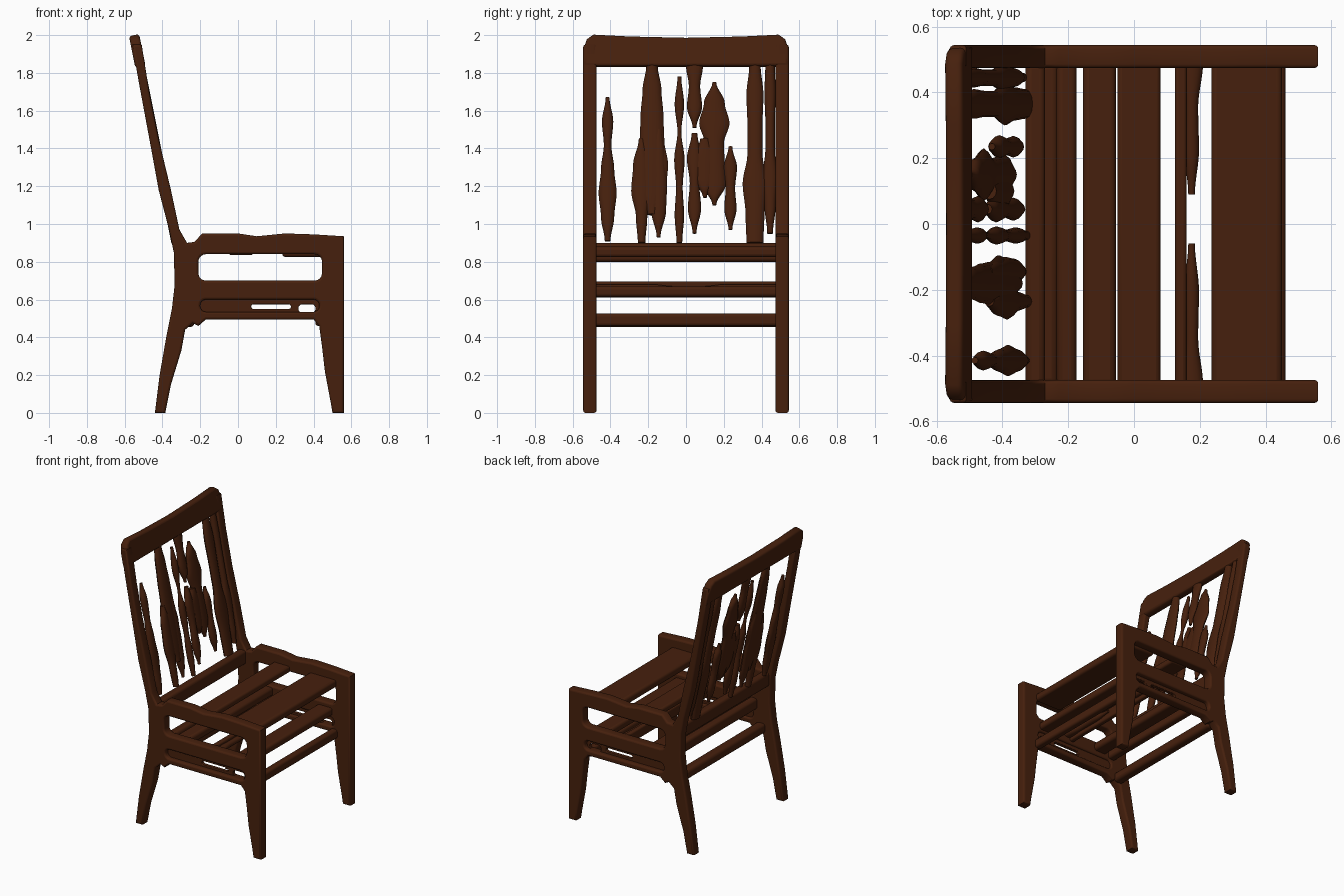
import bpy
import bmesh
import math
from mathutils import Vector

old = bpy.data.objects.get("Cube")
if old:
    bpy.data.objects.remove(old, do_unlink=True)

wood = bpy.data.materials.new("dark_brown_wood")
wood.use_nodes = True
WOOD_COLOUR = (0.062, 0.0145, 0.004, 1)
wood.diffuse_color = WOOD_COLOUR
wood.node_tree.nodes["Principled BSDF"].inputs["Base Color"].default_value = WOOD_COLOUR
wood.node_tree.nodes["Principled BSDF"].inputs["Roughness"].default_value = 0.8


def activate(obj):
    bpy.ops.object.select_all(action="DESELECT")
    obj.select_set(True)
    bpy.context.view_layer.objects.active = obj


def finish(obj):
    """Give the part its material and smooth shading."""
    obj.data.materials.clear()
    obj.data.materials.append(wood)
    activate(obj)
    bpy.ops.object.shade_smooth_by_angle(angle=math.radians(50))
    return obj


def panel(name, outlines, thickness, bevel, location, rotation):
    """Flat board with rounded edges; outlines after the first are holes."""
    curve = bpy.data.curves.new(name, "CURVE")
    curve.dimensions = "2D"
    curve.fill_mode = "BOTH"
    curve.extrude = thickness / 2 - bevel
    curve.bevel_depth = bevel
    curve.bevel_resolution = 2
    curve.offset = -bevel
    for outline in outlines:
        spline = curve.splines.new("POLY")
        spline.points.add(len(outline) - 1)
        for point, (u, v) in zip(spline.points, outline):
            point.co = (u, v, 0, 1)
        spline.use_cyclic_u = True
    obj = bpy.data.objects.new(name, curve)
    bpy.context.collection.objects.link(obj)
    obj.location = location
    obj.rotation_euler = rotation
    activate(obj)
    bpy.ops.object.convert(target="MESH")
    return finish(bpy.context.object)


def rounded_slot(left, right, low, high, radius):
    """Rounded rectangle outline."""
    corners = [(right - radius, high - radius), (left + radius, high - radius),
               (left + radius, low + radius), (right - radius, low + radius)]
    points = []
    for i, (u, v) in enumerate(corners):
        for step in range(5):
            a = (i + step / 4) * math.pi / 2
            points.append((u + radius * math.cos(a), v + radius * math.sin(a)))
    return points


def carved_strip(name, start, end, side, widths, thickness):
    """Flattened rod whose width swells and narrows along its length."""
    start, end, side = Vector(start), Vector(end), Vector(side)
    depth = (end - start).cross(side).normalized()
    rings, sides = 8 * (len(widths) - 1), 12
    bm = bmesh.new()
    loops = []
    for i in range(rings + 1):
        t = i / rings
        k = min(int(t * (len(widths) - 1)), len(widths) - 2)
        f = t * (len(widths) - 1) - k
        f = f * f * (3 - 2 * f)
        w = widths[k] * (1 - f) + widths[k + 1] * f
        d = min(thickness, w)
        centre = start.lerp(end, t)
        loops.append([bm.verts.new(centre + side * w / 2 * math.cos(a) + depth * d / 2 * math.sin(a))
                      for a in (math.tau * j / sides for j in range(sides))])
    for a, b in zip(loops, loops[1:]):
        for j in range(sides):
            n = (j + 1) % sides
            bm.faces.new((a[j], a[n], b[n], b[j]))
    bm.faces.new(loops[0])
    bm.faces.new(loops[-1])
    bmesh.ops.recalc_face_normals(bm, faces=bm.faces)
    mesh = bpy.data.meshes.new(name)
    bm.to_mesh(mesh)
    bm.free()
    obj = bpy.data.objects.new(name, mesh)
    bpy.context.collection.objects.link(obj)
    return finish(obj)


def bar(name, x0, x1, z0, z1, half=0.49):
    """Rounded board running across the chair."""
    bpy.ops.mesh.primitive_cube_add(size=1, location=((x0 + x1) / 2, 0, (z0 + z1) / 2))
    obj = bpy.context.object
    obj.name = name
    obj.scale = (x1 - x0, 2 * half, z1 - z0)
    bpy.ops.object.transform_apply(location=False, rotation=False, scale=True)
    bevel = obj.modifiers.new("rounded_edges", "BEVEL")
    bevel.width = 0.3 * min(x1 - x0, z1 - z0)
    bevel.segments = 3
    return finish(obj)


# Side frames: legs, back post, arm and rails in one board
side_outline = [
    (-.44, 0), (-.385, 0), (-.355, .15), (-.3, .33), (-.28, .44), (-.24, .475), (-.21, .46),
    (-.17, .495), (.4, .495), (.43, .46), (.445, .35), (.46, .22), (.49, .06), (.5, 0),
    (.56, 0), (.56, .935), (.4, .945), (.25, .95), (.1, .935), (0, .95), (-.19, .95),
    (-.23, .905), (-.27, .9), (-.31, .97), (-.355, 1.18), (-.42, 1.45), (-.47, 1.7),
    (-.51, 1.95), (-.56, 1.95), (-.525, 1.75), (-.46, 1.4), (-.42, 1.18),
    (-.365, .97), (-.34, .85), (-.335, .68), (-.35, .55), (-.38, .4), (-.415, .2)]
arm_gap = rounded_slot(-.21, .445, .7, .84, .04)
rail_gap = rounded_slot(-.2, .43, .535, .6, .03)
web_gaps = [rounded_slot(.07, .28, .55, .575, .012), rounded_slot(.32, .41, .53, .575, .02)]

upright = (math.pi / 2, 0, 0)
for label, sign in (("left", 1), ("right", -1)):
    panel(label + "_side_frame", [side_outline, arm_gap, rail_gap], .07, .012,
          (0, sign * .509, 0), upright)
    panel(label + "_rail_web", [rounded_slot(-.22, .44, .52, .615, .03)] + web_gaps, .025, .004,
          (0, sign * .5, 0), upright)


# Backrest plane
def back_x(z):
    return -.33 - (z - .9) * .2


# Top rail with rounded ends and a slightly dipped top edge
tilt = math.atan(.2)
top_outline = [(-.543, -.17), (.543, -.17), (.543, -.08), (.525, -.025), (.49, 0), (.3, -.01),
               (0, -.017), (-.3, -.01), (-.49, 0), (-.525, -.025), (-.543, -.08)]
panel("top_rail", [top_outline], .055, .015, (back_x(2), 0, 2),
      (math.pi / 2 - tilt, 0, math.pi / 2))

# Irregular carved back spindles: y, bottom, top, widths going up
spindles = [
    (-.415, .91, 1.67, (.03, .07, .095, .07, .04, .06, .02)),
    (-.235, .9, 1.45, (.04, .06, .11, .09, .03)),
    (-.145, .93, 1.5, (.02, .08, .09, .07, .04)),
    (-.18, 1.05, 1.84, (.05, .15, .17, .13, .12, .1, .06)),
    (-.035, .9, 1.78, (.03, .05, .035, .055, .02, .05, .02)),
    (.045, .95, 1.48, (.02, .07, .05, .08, .03)),
    (.045, 1.51, 1.84, (.02, .08, .06, .09)),
    (.1, 1.14, 1.45, (.02, .12, .14, .05)),
    (.15, 1.1, 1.75, (.02, .12, .11, .1, .16, .11, .02)),
    (.235, .97, 1.41, (.02, .065, .05, .07, .02)),
    (.365, .9, 1.84, (.09, .1, .13, .08, .08, .09, .06)),
    (.445, .95, 1.84, (.03, .06, .08, .05, .05, .06, .05)),
]
for i, (y, low, high, widths) in enumerate(spindles):
    carved_strip(f"back_spindle_{i + 1}", (back_x(low), y, low), (back_x(high), y, high),
                 (0, 1, 0), widths, .045)

# Cross rails
bar("back_bottom_rail", -.33, -.27, .8, .9)
bar("back_stretcher", -.3, -.23, .455, .525)
bar("front_stretcher", .41, .46, .46, .525)

# Upper seat slats
bar("seat_slat_front", .235, .45, .825, .88)
bar("seat_slat_middle", -.05, .08, .835, .88)

# Lower slats at rail height
bar("lower_slat_rear", -.235, -.175, .61, .69)
bar("lower_slat_wide", -.155, -.055, .63, .69)
bar("lower_slat_middle", .125, .16, .62, .695)
bar("lower_slat_front", .3, .42, .615, .67)

# Broken slat stubs
for label, inner, outer in (("left", .09, .49), ("right", -.06, -.49)):
    carved_strip(label + "_broken_slat", (.175, outer, .66), (.175, inner, .66),
                 (1, 0, 0), (.07, .04, .045, .02), .04)
